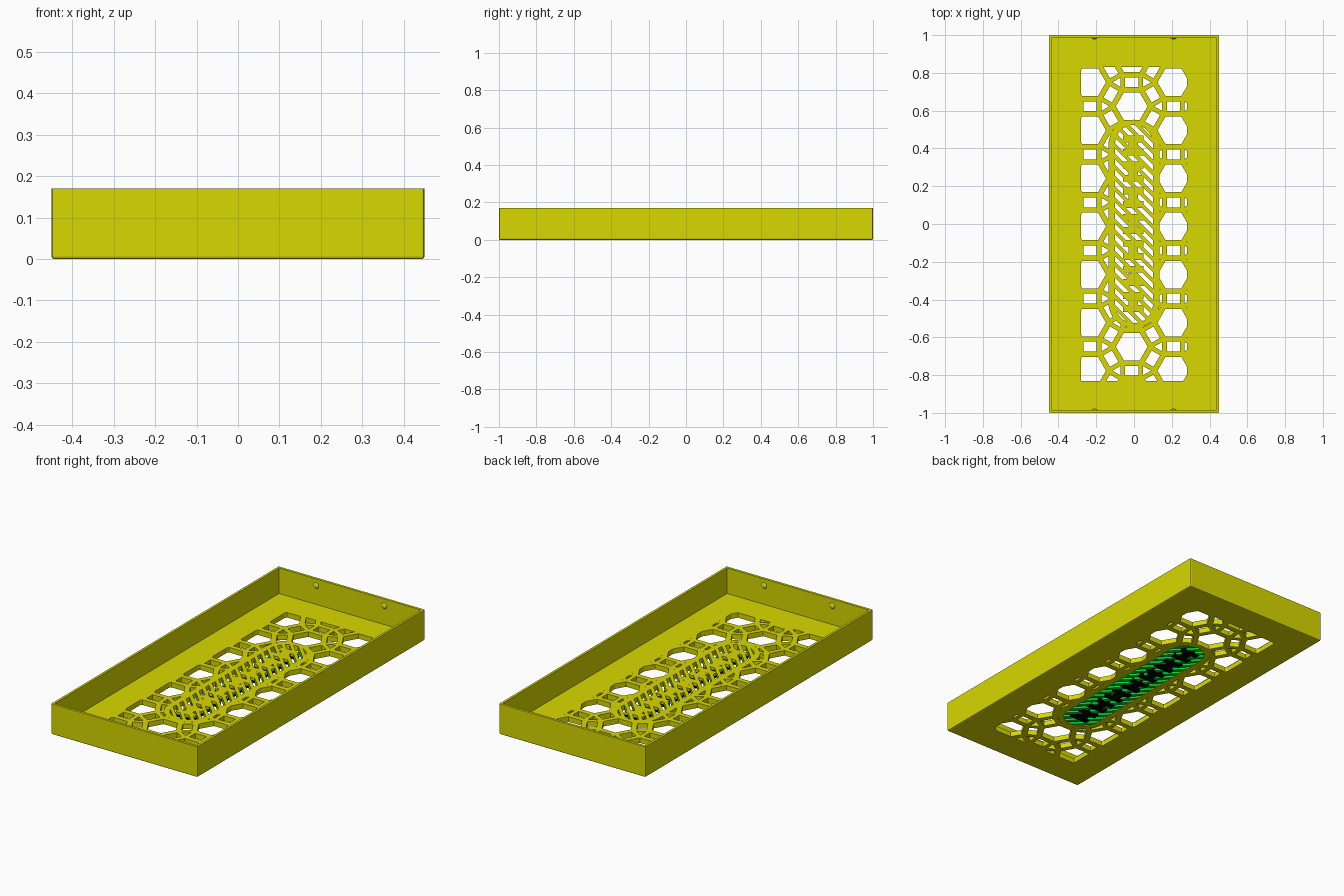
import bpy, bmesh, math
from mathutils import Vector

if "Cube" in bpy.data.objects:
    bpy.data.objects.remove(bpy.data.objects["Cube"])

FLOOR, INLAY = 0.028, 0.014          # floor thickness, coloured lower layer


def material(name, rgb):
    m = bpy.data.materials.new(name)
    m.diffuse_color = (*rgb, 1)
    m.use_nodes = True
    m.node_tree.nodes["Principled BSDF"].inputs["Base Color"].default_value = m.diffuse_color
    return m


YELLOW = material("yellow", (0.69, 0.69, 0.0))
GREEN = material("green", (0.0, 0.69, 0.03))
BLACK = material("black", (0.0, 0.0, 0.0))


def prism(name, polys, z0, z1, mat=YELLOW):
    """Extrude a set of separate 2D outlines from z0 to z1."""
    bm = bmesh.new()
    for poly in polys:
        lo = [bm.verts.new((x, y, z0)) for x, y in poly]
        hi = [bm.verts.new((x, y, z1)) for x, y in poly]
        bm.faces.new(lo[::-1])
        bm.faces.new(hi)
        n = len(poly)
        for i in range(n):
            j = (i + 1) % n
            bm.faces.new((lo[i], lo[j], hi[j], hi[i]))
    bmesh.ops.recalc_face_normals(bm, faces=bm.faces)
    me = bpy.data.meshes.new(name)
    bm.to_mesh(me)
    bm.free()
    ob = bpy.data.objects.new(name, me)
    bpy.context.collection.objects.link(ob)
    me.materials.append(mat)
    return ob


def apply(ob, mod):
    bpy.context.view_layer.objects.active = ob
    bpy.ops.object.modifier_apply(modifier=mod.name)


def boolean(ob, other, op="DIFFERENCE"):
    m = ob.modifiers.new("cut", "BOOLEAN")
    m.object, m.operation, m.solver = other, op, "EXACT"
    apply(ob, m)


def rect(cx, cy, w, h, ang=0):
    c, s = math.cos(ang), math.sin(ang)
    return [(cx + x * c - y * s, cy + x * s + y * c)
            for x, y in ((-w/2, -h/2), (w/2, -h/2), (w/2, h/2), (-w/2, h/2))]


def ngon(cx, cy, r, n, ang=0):
    return [(cx + r * math.cos(ang + i * math.tau / n),
             cy + r * math.sin(ang + i * math.tau / n)) for i in range(n)]


def capsule(r, half, n=24):
    pts = []
    for side in (0, 1):
        for i in range(n + 1):
            a = math.pi * (side + i / n)
            pts.append((r * math.cos(a), r * math.sin(a) + (half - r) * (1 - 2 * side)))
    return pts


# Pattern of hexagons, squares and triangles
PITCH = 0.2545
COL = PITCH * math.sqrt(3) / 2
EDGE = PITCH / (1 + math.sqrt(3))
cells = []
for i in range(-2, 3):
    for j in range(-5, 6):
        cx = -0.012 + i * COL
        cy = -0.013 + (j + 0.5 * ((i + 1) % 2)) * PITCH
        cells.append(ngon(cx, cy, 0.084, 6))
        for k in range(3):
            a = math.radians(30 + 60 * k)
            cells.append(rect(cx + PITCH / 2 * math.cos(a), cy + PITCH / 2 * math.sin(a),
                              0.052, 0.07, a))
        for k in range(2):
            a = math.radians(60 * k)
            d = PITCH / math.sqrt(3)
            cells.append(ngon(cx + d * math.cos(a), cy + d * math.sin(a),
                              EDGE / math.sqrt(3) - 0.025, 3, a + math.pi))
holes = prism("holes", cells, -0.05, 0.06)
window = prism("window", [rect(0, 0, 0.562, 1.66)], -0.1, 0.1)
oval = prism("oval", [capsule(0.135, 0.552)], -0.1, 0.1)
boolean(holes, window, "INTERSECT")
boolean(holes, oval)

# Tray with a slightly rounded outer edge
tray = prism("tray", [rect(0, 0, 0.9, 2)], 0, 0.17)
bm = bmesh.new()
bm.from_mesh(tray.data)
edges = [e for e in bm.edges if min(v.co.z for v in e.verts) < 0.01]
bmesh.ops.bevel(bm, geom=edges, offset=0.006, segments=2, affect="EDGES", profile=0.5)
bm.to_mesh(tray.data)
bm.free()
cavity = prism("cavity", [rect(0, 0, 0.874, 1.972)], FLOOR, 0.3)
opening = prism("opening", [capsule(0.1, 0.525)], -0.1, 0.1)
for cutter in (cavity, holes, opening):
    boolean(tray, cutter)

# Oval grille: diagonal slots interrupted by solid pads
STEP = 0.057
slots = prism("slots", [rect(0, k * STEP, 0.5, 0.021, math.radians(-45))
                        for k in range(-13, 14)], -0.05, 0.06)
pad_shapes = []
for k in range(7):
    y = 0.415 - 0.138 * k
    pad_shapes += [rect(-0.004, y + 0.035, 0.11, 0.036), rect(-0.004, y - 0.035, 0.11, 0.036),
                   rect(-0.004, y, 0.05, 0.0338)]
pad_cut = prism("pad_cut", pad_shapes, -0.1, 0.1)
lower = prism("grille_underside", [capsule(0.1, 0.525)], 0, INLAY, GREEN)
boolean(lower, slots)
boolean(lower, pad_cut)
boolean(slots, pad_cut)
grille = prism("grille", [capsule(0.1, 0.525)], INLAY, FLOOR)
boolean(grille, slots)
prism("pad_underside", pad_shapes, 0, INLAY, BLACK)

# Snap bumps on the inside of the two end walls
for sx in (-1, 1):
    for sy in (-1, 1):
        bm = bmesh.new()
        bmesh.ops.create_uvsphere(bm, u_segments=20, v_segments=12, radius=0.017)
        bmesh.ops.scale(bm, vec=Vector((1, 0.55, 1)), verts=bm.verts)
        bmesh.ops.translate(bm, vec=Vector((sx * 0.21, sy * 0.987, 0.132)), verts=bm.verts)
        for f in bm.faces:
            f.smooth = True
        me = bpy.data.meshes.new("snap_bump")
        bm.to_mesh(me)
        bm.free()
        me.materials.append(YELLOW)
        bpy.context.collection.objects.link(bpy.data.objects.new("snap_bump", me))

# Remove the helper cutters
for ob in (holes, window, oval, cavity, opening, slots, pad_cut):
    bpy.data.objects.remove(ob)
